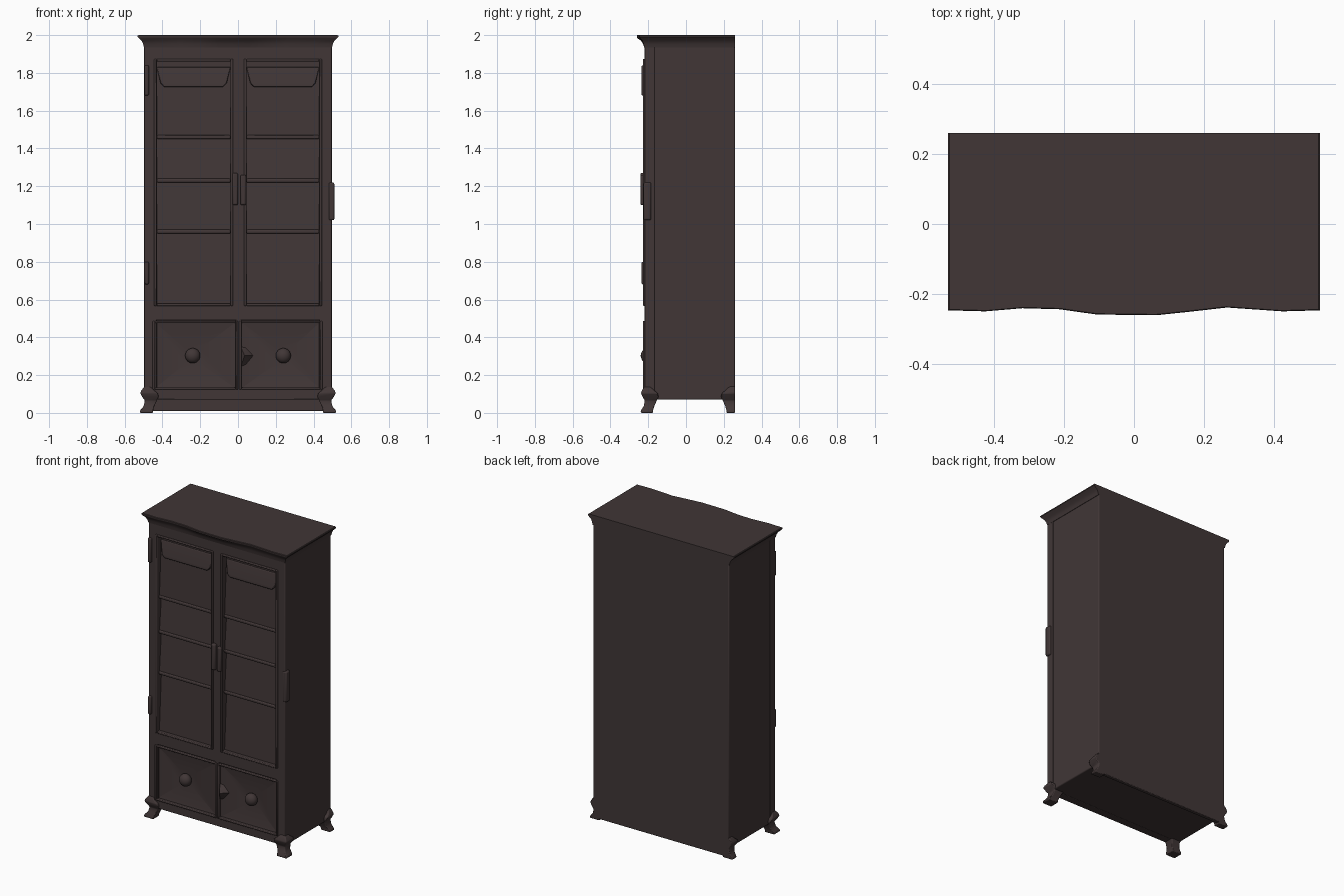
import bpy, bmesh, math
from mathutils import Vector

cube = bpy.data.objects.get("Cube")
if cube:
    bpy.data.objects.remove(cube, do_unlink=True)

wood = bpy.data.materials.new("dark walnut")
wood.use_nodes = True
COLOUR = (0.052, 0.037, 0.037, 1)
wood.diffuse_color = COLOUR
bsdf = wood.node_tree.nodes["Principled BSDF"]
bsdf.inputs["Base Color"].default_value = COLOUR
bsdf.inputs["Roughness"].default_value = 0.8


def finish(name, bm, bevel=0.0, angle=35):
    bmesh.ops.recalc_face_normals(bm, faces=bm.faces)
    mesh = bpy.data.meshes.new(name)
    bm.to_mesh(mesh)
    bm.free()
    mesh.materials.append(wood)
    ob = bpy.data.objects.new(name, mesh)
    bpy.context.collection.objects.link(ob)
    if bevel:
        mod = ob.modifiers.new("bevel", "BEVEL")
        mod.width, mod.segments = bevel, 2
    bpy.ops.object.select_all(action="DESELECT")
    ob.select_set(True)
    bpy.context.view_layer.objects.active = ob
    bpy.ops.object.shade_smooth_by_angle(angle=math.radians(angle))
    return ob


def box(name, x0, x1, y0, y1, z0, z1, bevel=0.004):
    bm = bmesh.new()
    bmesh.ops.create_cube(bm, size=1)
    for v in bm.verts:
        v.co = Vector(((x0, x1)[v.co.x > 0], (y0, y1)[v.co.y > 0], (z0, z1)[v.co.z > 0]))
    return finish(name, bm, bevel)


def loft(name, rings, bevel=0.0, angle=35):
    """Skin a stack of closed rings and cap both ends."""
    bm = bmesh.new()
    loops = [[bm.verts.new(p) for p in ring] for ring in rings]
    n = len(loops[0])
    for a, b in zip(loops, loops[1:]):
        for i in range(n):
            j = (i + 1) % n
            bm.faces.new((a[i], a[j], b[j], b[i]))
    bm.faces.new(loops[0])
    bm.faces.new(loops[-1])
    return finish(name, bm, bevel, angle)


def rect(x0, x1, y0, y1, z):
    return [(x0, y0, z), (x1, y0, z), (x1, y1, z), (x0, y1, z)]


def bead_frame(name, x0, x1, z0, z1, w=0.014):
    """Thin raised moulding around an opening."""
    y0, y1 = -0.228, -0.18
    box(name + "_left", x0 - w, x0, y0, y1, z0 - w, z1 + w, 0.005)
    box(name + "_right", x1, x1 + w, y0, y1, z0 - w, z1 + w, 0.005)
    box(name + "_bottom", x0, x1, y0, y1, z0 - w, z0, 0.005)
    box(name + "_top", x0, x1, y0, y1, z1, z1 + w, 0.005)


# Carcass and back panel
box("carcass", -0.495, 0.495, -0.17, 0.26, 0.07, 1.97, 0.006)
box("back_skirt", -0.49, 0.49, 0.235, 0.26, 0.01, 0.1)

# Face frame
FRONT, REAR = -0.22, -0.165
for name, x0, x1, z0, z1 in (
        ("left_stile", 0.43, 0.497, 0.07, 1.97),
        ("right_stile", -0.497, -0.43, 0.07, 1.97),
        ("door_meeting_stile", -0.04, 0.045, 0.53, 1.9),
        ("top_rail", -0.44, 0.44, 1.86, 1.97),
        ("middle_rail", -0.44, 0.44, 0.49, 0.58),
        ("bottom_rail", -0.44, 0.44, 0.07, 0.13),
        ("drawer_divider", -0.012, 0.018, 0.12, 0.5)):
    box(name, x0, x1, FRONT, REAR, z0, z1)

# Upper doors: leaning panels between shelf rails
LEVELS = (0.58, 0.96, 1.23, 1.46, 1.86)
for side, x0, x1 in (("right", -0.43, -0.04), ("left", 0.045, 0.43)):
    bead_frame(side + "_door_bead", x0, x1, 0.58, 1.86)
    for i, (z0, z1) in enumerate(zip(LEVELS, LEVELS[1:])):
        loft(f"{side}_door_panel_{i}",
             [rect(x0, x1, -0.203, -0.15, z0), rect(x0, x1, -0.182, -0.15, z1)])
    for i, z in enumerate(LEVELS[1:-1]):
        box(f"{side}_shelf_{i}", x0, x1, -0.213, -0.16, z - 0.01, z + 0.01, 0.006)
    loft(side + "_top_valance",
         [rect(x0 + 0.04, x1 - 0.04, -0.209, -0.16, 1.725),
          rect(x0 + 0.02, x1 - 0.02, -0.209, -0.16, 1.745),
          rect(x0, x1, -0.19, -0.16, 1.83)], 0.004)

# Lower doors: dished panels with round knobs
for side, x0, x1 in (("right", -0.44, -0.012), ("left", 0.018, 0.435)):
    bead_frame(side + "_lower_bead", x0, x1, 0.135, 0.475, 0.012)
    cx = math.copysign(0.24, x0 + x1)
    bm = bmesh.new()
    rim = [bm.verts.new((x, -0.208, z)) for x, z in
           ((x0, 0.13), (x1, 0.13), (x1, 0.48), (x0, 0.48))]
    dish = [bm.verts.new((cx + dx, -0.186, 0.3 + dz)) for dx, dz in
            ((-0.04, -0.04), (0.04, -0.04), (0.04, 0.04), (-0.04, 0.04))]
    for i in range(4):
        j = (i + 1) % 4
        bm.faces.new((rim[i], rim[j], dish[j], dish[i]))
    bm.faces.new(dish)
    finish(side + "_lower_panel", bm, angle=10)
    bm = bmesh.new()
    bmesh.ops.create_uvsphere(bm, u_segments=20, v_segments=12, radius=0.04)
    for v in bm.verts:
        v.co = Vector((cx + v.co.x, -0.205 + v.co.y * 0.85, 0.303 + v.co.z))
    finish(side + "_knob", bm, angle=60)

# Diamond latch between the lower doors
bm = bmesh.new()
base = [bm.verts.new((x, -0.205, z)) for x, z in
        ((0.012, 0.24), (0.04, 0.255), (0.08, 0.303), (0.04, 0.345), (0.012, 0.355))]
tip = bm.verts.new((0.035, -0.242, 0.303))
for i in range(5):
    bm.faces.new((base[i], base[(i + 1) % 5], tip))
finish("latch", bm, angle=50)

# Door handles and hinges
box("right_handle", -0.03, 0.0, -0.242, -0.21, 1.1, 1.27, 0.008)
box("left_handle", 0.012, 0.042, -0.242, -0.21, 1.1, 1.26, 0.008)
box("upper_hinge", -0.496, -0.472, -0.236, -0.2, 1.68, 1.84, 0.008)
box("lower_hinge", -0.494, -0.472, -0.236, -0.2, 0.68, 0.8, 0.008)
box("side_hinge", 0.48, 0.51, -0.225, -0.185, 1.02, 1.22, 0.008)

# Cornice with a gently waved front
WAVE = ((-0.5, -0.005), (-0.4, -0.008), (-0.3, 0.001), (-0.2, -0.002), (-0.1, -0.017),
        (0.06, -0.019), (0.15, -0.009), (0.25, 0.003), (0.4, -0.008), (0.5, -0.005))
rings = []
for z, out, wave in ((1.935, 0.0, 0), (1.953, 0.004, 0.2), (1.97, 0.012, 0.5),
                     (1.983, 0.027, 1), (1.99, 0.033, 1), (1.997, 0.033, 1), (2.0, 0.029, 1)):
    ring = [(x * (0.498 + out) / 0.5, -0.221 - out * 0.62 + w * wave, z) for x, w in WAVE]
    ring += [(0.498 + out, 0.26, z), (-0.498 - out, 0.26, z)]
    rings.append(ring)
loft("cornice", rings)

# Curved feet: height, outer offset, inner offset
FOOT = ((0.0, 0.025, 0.045), (0.012, 0.024, 0.045), (0.035, 0.005, 0.052),
        (0.065, -0.002, 0.065), (0.085, 0.012, 0.075), (0.105, 0.023, 0.07),
        (0.12, 0.016, 0.05), (0.14, 0.0, 0.03))
for sx, side in ((1, "left"), (-1, "right")):
    for front in (True, False):
        rings = []
        for z, out, inner in FOOT:
            xs = sorted((sx * (0.495 + out), sx * (0.495 - inner)))
            ys = (-0.22 - out * 0.8, -0.22 + inner) if front else (0.26 - inner, 0.26)
            rings.append(rect(*xs, *ys, z))
        loft(f"{'front' if front else 'back'}_{side}_foot", rings, 0.005, 50)
